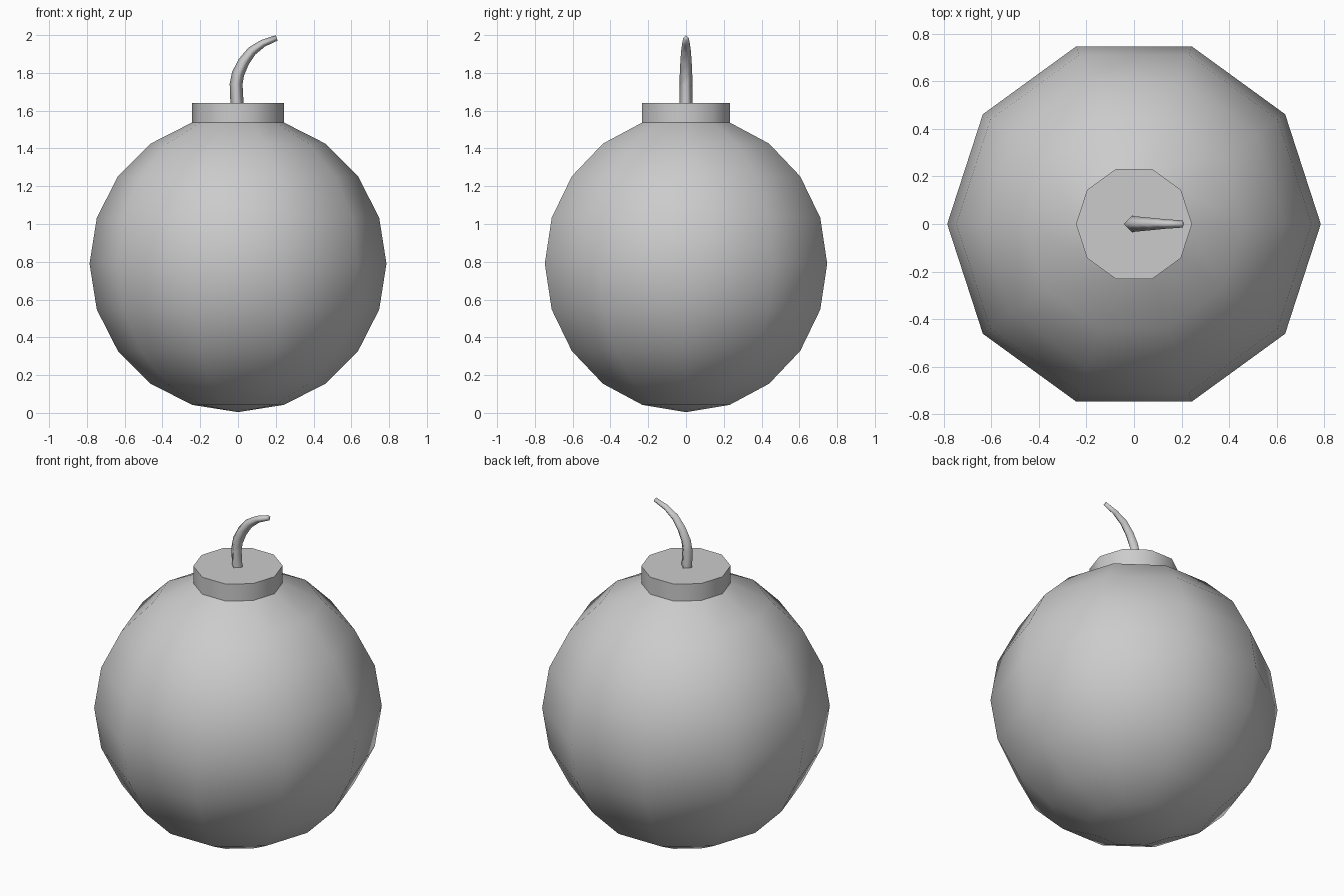
import bpy
from math import sin, cos, pi, radians
from mathutils import Vector

if "Cube" in bpy.data.objects:
    bpy.data.objects.remove(bpy.data.objects["Cube"])


def loft(name, rings, cap_start=False, cap_end=False, angle=180):
    """Skin a list of equally sized rings; a one-point ring makes a pole."""
    verts, faces, index = [], [], []
    for ring in rings:
        index.append(range(len(verts), len(verts) + len(ring)))
        verts += [tuple(p) for p in ring]
    for a, b in zip(index, index[1:]):
        n = len(b)
        for i in range(n):
            j = (i + 1) % n
            faces.append((a[0], b[j], b[i]) if len(a) == 1 else (a[i], a[j], b[j], b[i]))
    if cap_start:
        faces.append(tuple(reversed(index[0])))
    if cap_end:
        faces.append(tuple(index[-1]))
    mesh = bpy.data.meshes.new(name)
    mesh.from_pydata(verts, [], faces)
    obj = bpy.data.objects.new(name, mesh)
    bpy.context.collection.objects.link(obj)
    bpy.ops.object.select_all(action='DESELECT')
    obj.select_set(True)
    bpy.context.view_layer.objects.active = obj
    bpy.ops.object.shade_smooth_by_angle(angle=radians(angle))
    return obj


def circle(r, z, n=10):
    return [(r * cos(2 * pi * i / n), r * sin(2 * pi * i / n), z) for i in range(n)]


# Round body: ten-sided sphere, open under the collar
R, CZ = 0.786, 0.79
body = [[(0, 0, CZ - R)]]
body += [circle(R * sin(k * pi / 10), CZ - R * cos(k * pi / 10)) for k in range(1, 10)]
loft("body", body)

# Short collar on top
collar_z = CZ + R * cos(pi / 10)
loft("collar", [circle(0.244, collar_z), circle(0.244, 1.64)], cap_end=True, angle=40)

# Bent, tapering four-sided fuse: x, z, radius
path = [(-0.005, 1.635, 0.035), (-0.01, 1.74, 0.034), (0.0, 1.795, 0.033),
        (0.03, 1.858, 0.030), (0.073, 1.915, 0.026), (0.133, 1.957, 0.020),
        (0.205, 1.985, 0.015)]
fuse = []
for i, (x, z, r) in enumerate(path):
    p, q = path[max(i - 1, 0)], path[min(i + 1, len(path) - 1)]
    t = Vector((q[0] - p[0], 0, q[1] - p[1])).normalized()
    side = Vector((t.z, 0, -t.x)) if i else Vector((1, 0, 0))
    c = Vector((x, 0, z))
    fuse.append([c + r * (side * cos(k * pi / 2) + Vector((0, 1, 0)) * sin(k * pi / 2))
                 for k in range(4)])
loft("fuse", fuse, cap_end=True)
